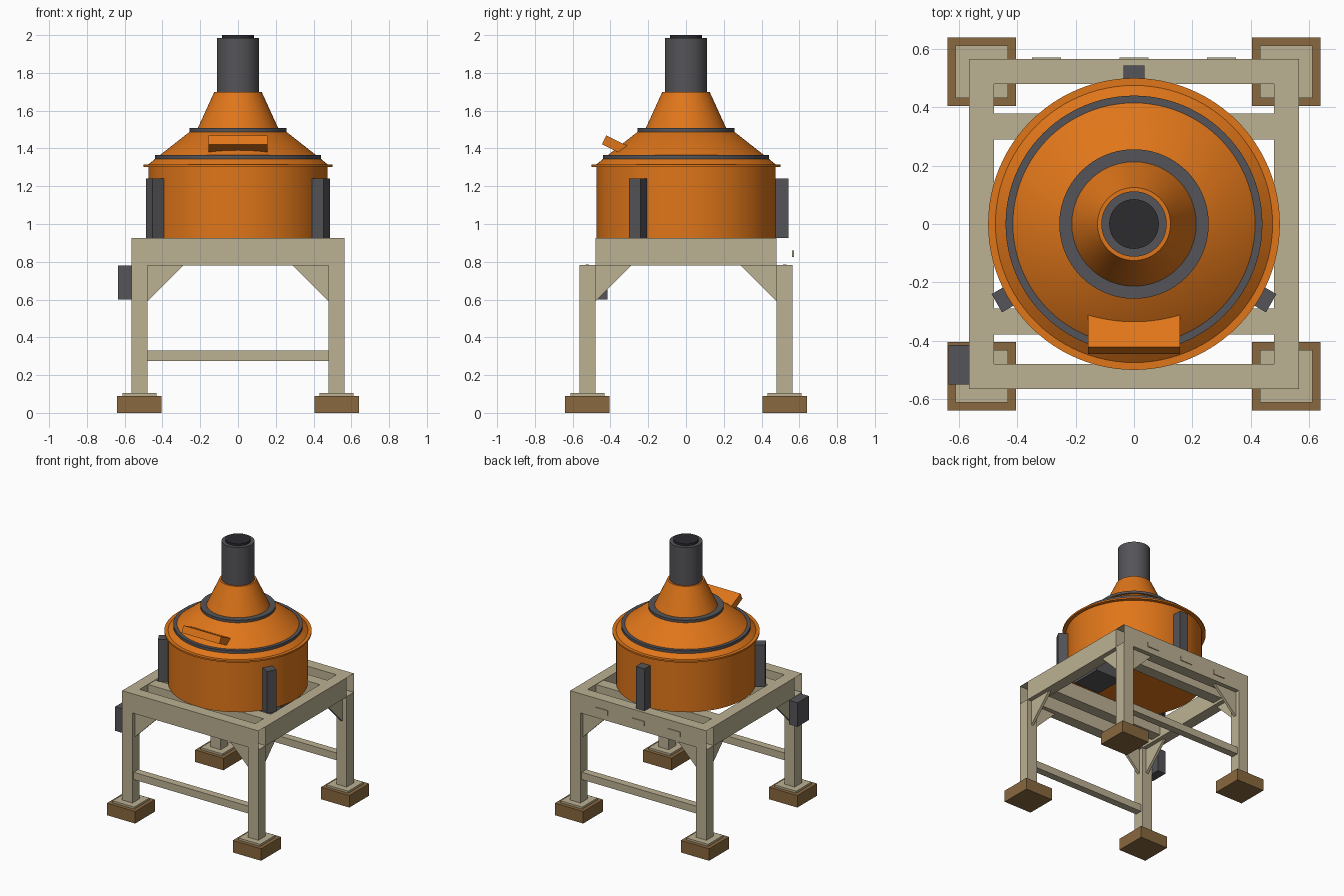
import bpy, bmesh
from math import sin, cos, pi, radians
from mathutils import Matrix

if "Cube" in bpy.data.objects:
    bpy.data.objects.remove(bpy.data.objects["Cube"])


def material(name, r, g, b):
    m = bpy.data.materials.new(name)
    m.diffuse_color = (r, g, b, 1)
    m.use_nodes = True
    m.node_tree.nodes["Principled BSDF"].inputs["Base Color"].default_value = m.diffuse_color
    return m


ORANGE = material("orange_paint", 0.74, 0.18, 0.01)
BEIGE = material("beige_paint", 0.50, 0.44, 0.29)
BROWN = material("brown_block", 0.25, 0.14, 0.05)
GREY = material("dark_grey", 0.09, 0.09, 0.10)
BLACK = material("near_black", 0.025, 0.025, 0.03)


def finish(name, bm, mat, smooth=False):
    bmesh.ops.recalc_face_normals(bm, faces=bm.faces)
    me = bpy.data.meshes.new(name)
    bm.to_mesh(me)
    bm.free()
    me.materials.append(mat)
    if smooth:
        me.shade_smooth()
        me.set_sharp_from_angle(angle=radians(25))
    ob = bpy.data.objects.new(name, me)
    bpy.context.collection.objects.link(ob)
    return ob


def box(name, x, y, z, mat, open_x=False):
    """Box from (min, max) ranges; open_x leaves the two x ends open like a tube."""
    bm = bmesh.new()
    size = Matrix.Diagonal((x[1] - x[0], y[1] - y[0], z[1] - z[0], 1))
    mid = Matrix.Translation((sum(x) / 2, sum(y) / 2, sum(z) / 2))
    bmesh.ops.create_cube(bm, size=1, matrix=mid @ size)
    if open_x:
        bm.normal_update()
        ends = [f for f in bm.faces if abs(f.normal.x) > 0.9]
        bmesh.ops.delete(bm, geom=ends, context='FACES_ONLY')
    return finish(name, bm, mat)


def lathe(name, profile, mat, closed=False, n=96):
    """Turn (radius, height) points about z; closed makes a ring, otherwise ends are capped."""
    bm = bmesh.new()
    rings = [[bm.verts.new((r * cos(2 * pi * i / n), r * sin(2 * pi * i / n), z))
              for i in range(n)] for r, z in profile]
    pairs = list(zip(rings, rings[1:]))
    if closed:
        pairs.append((rings[-1], rings[0]))
    for a, b in pairs:
        for i in range(n):
            j = (i + 1) % n
            bm.faces.new((a[i], a[j], b[j], b[i]))
    if not closed:
        bm.faces.new(rings[0])
        bm.faces.new(rings[-1])
    return finish(name, bm, mat, True)


def span(s, a, b):
    return tuple(sorted((s * a, s * b)))


def gusset(name, sx, sy, along_x):
    """Triangular plate in the corner between a leg and a beam."""
    bm = bmesh.new()
    layers = []
    for t in (0.5125, 0.5325):
        pts = [(0.48, 0.59), (0.48, 0.785), (0.285, 0.785)]
        layers.append([bm.verts.new((sx * u, sy * t, z) if along_x else (sx * t, sy * u, z))
                       for u, z in pts])
    a, b = layers
    bm.faces.new(a)
    bm.faces.new(b)
    for i in range(3):
        j = (i + 1) % 3
        bm.faces.new((a[i], a[j], b[j], b[i]))
    finish(name, bm, BEIGE)


# Four legs with foot blocks, base plates and gussets
for sx, h in ((-1, "left"), (1, "right")):
    for sy, d in ((-1, "front"), (1, "back")):
        tag = f"{d}_{h}"
        box(f"foot_block_{tag}", span(sx, 0.405, 0.64), span(sy, 0.405, 0.64), (0, 0.09), BROWN)
        box(f"base_plate_{tag}", span(sx, 0.432, 0.612), span(sy, 0.432, 0.612), (0.09, 0.105), BEIGE)
        box(f"leg_{tag}", span(sx, 0.48, 0.565), span(sy, 0.48, 0.565), (0.105, 0.783), BEIGE)
        gusset(f"gusset_x_{tag}", sx, sy, True)
        gusset(f"gusset_y_{tag}", sx, sy, False)

# Top frame: open-ended front and back tubes, side beams, cross beams, low stretchers
FRAME_Z = (0.78, 0.925)
for s, d, h in ((-1, "front", "left"), (1, "back", "right")):
    box(f"{d}_beam", (-0.565, 0.565), span(s, 0.48, 0.565), FRAME_Z, BEIGE, open_x=True)
    box(f"{h}_beam", span(s, 0.48, 0.565), (-0.48, 0.48), FRAME_Z, BEIGE)
    box(f"{d}_cross_beam", (-0.48, 0.48), span(s, 0.29, 0.378), (0.80, 0.922), BEIGE)
    box(f"{d}_stretcher", (-0.48, 0.48), span(s, 0.495, 0.55), (0.275, 0.33), BEIGE)

# Small plates on the back beam
for i, x in enumerate((-0.3, 0, 0.3)):
    box(f"back_plate_{i + 1}", (x - 0.05, x + 0.05), (0.56, 0.571), (0.825, 0.86), BEIGE)

# Control box on the left leg, outlet box under the drum
box("control_box", (-0.635, -0.565), (-0.55, -0.415), (0.60, 0.78), GREY)
box("outlet_box", (0.22, 0.44), (-0.12, 0.12), (0.80, 0.93), GREY)

# Drum, flange and stepped cone
lathe("drum_body", [(0.475, 0.92), (0.475, 1.303), (0.5, 1.303), (0.5, 1.315), (0.475, 1.315),
                    (0.432, 1.35), (0.25, 1.493), (0.215, 1.503), (0.125, 1.70)], ORANGE)
lathe("lower_ring", [(0.44, 1.343), (0.44, 1.364), (0.415, 1.364), (0.415, 1.343)], GREY, True)
lathe("upper_ring", [(0.256, 1.488), (0.256, 1.507), (0.21, 1.507), (0.21, 1.488)], GREY, True)
lathe("stack_pipe", [(0.112, 1.68), (0.112, 1.985)], GREY)
lathe("stack_opening", [(0.085, 1.98), (0.085, 2.0)], BLACK)

# Tilted feed hatch at the front of the cone
hatch = box("feed_hatch", (-0.157, 0.157), (-0.085, 0.085), (-0.026, 0.026), ORANGE)
hatch.data.transform(Matrix.Translation((0, -0.357, 1.408)) @ Matrix.Rotation(radians(-26), 4, 'X'))

# Three upright brackets around the drum
for i, a in enumerate((90, 210, 330)):
    b = box(f"drum_bracket_{i + 1}", (0.455, 0.543), (-0.036, 0.036), (0.925, 1.24), GREY)
    b.data.transform(Matrix.Rotation(radians(a), 4, 'Z'))
